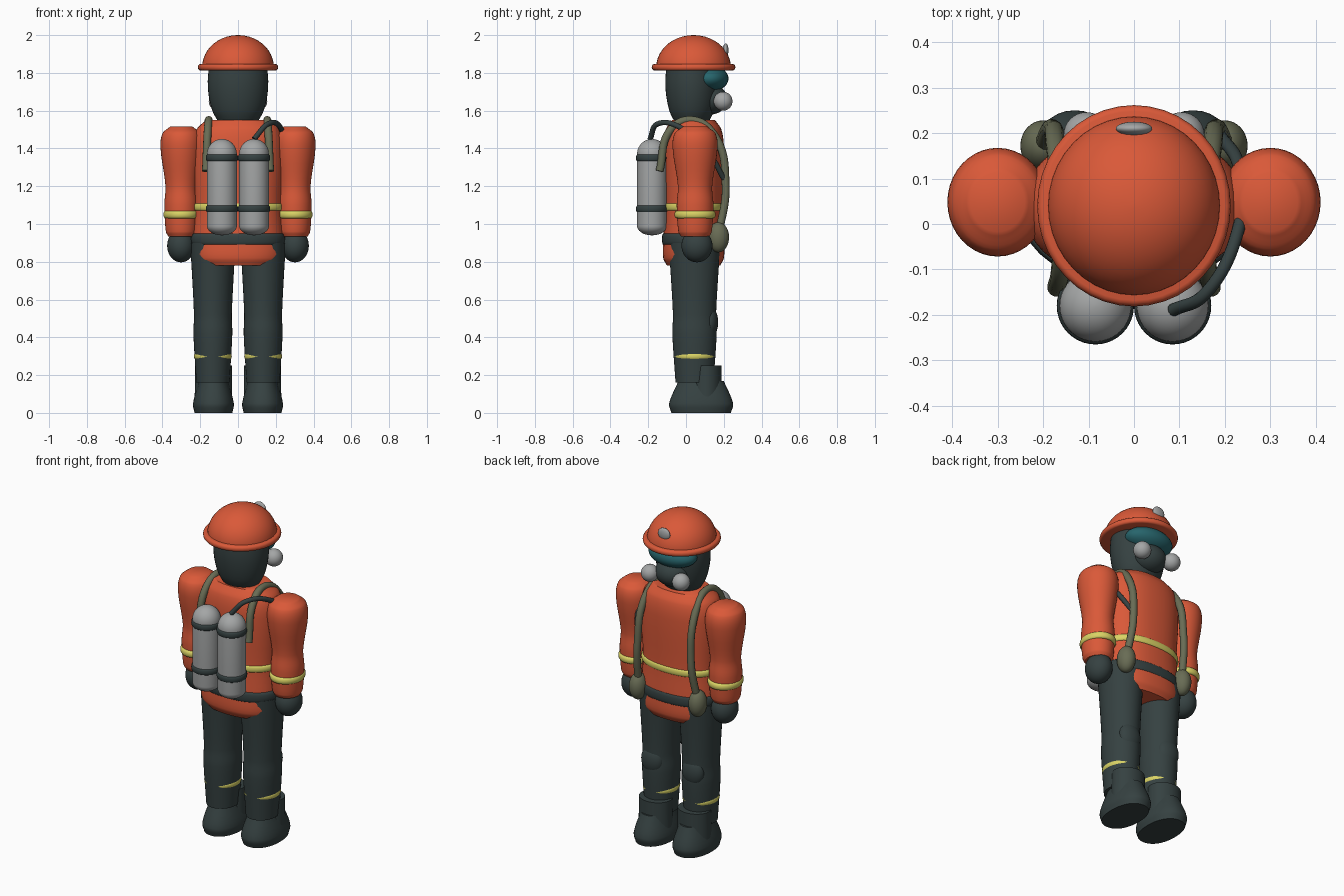
import bpy, math

default = bpy.data.objects.get("Cube")
if default:
    bpy.data.objects.remove(default)


def material(name, red, green, blue):
    colour = (red, green, blue, 1)
    mat = bpy.data.materials.new(name)
    mat.use_nodes = True
    mat.diffuse_color = colour
    mat.node_tree.nodes["Principled BSDF"].inputs["Base Color"].default_value = colour
    return mat


ORANGE = material("orange cloth", .7, .1, .04)
DARK = material("dark slate", .036, .053, .053)
GREY = material("metal grey", .37, .38, .38)
KHAKI = material("khaki webbing", .14, .15, .09)
TEAL = material("teal lens", .02, .13, .15)
YELLOW = material("yellow reflective", .7, .65, .13)


def select_only(obj):
    bpy.ops.object.select_all(action="DESELECT")
    obj.select_set(True)
    bpy.context.view_layer.objects.active = obj


def finish(obj, mat):
    """Give an object its colour and smooth shading with sharp edges kept."""
    obj.data.materials.clear()
    obj.data.materials.append(mat)
    select_only(obj)
    bpy.ops.object.shade_smooth_by_angle(angle=math.radians(50))


def link_new(name, data):
    obj = bpy.data.objects.new(name, data)
    bpy.context.collection.objects.link(obj)
    return obj


def refine(profile, steps):
    """Add rings between the profile points along a smooth curve."""
    last = len(profile) - 1
    slopes = []
    for i in range(last + 1):
        (low, start), (high, end) = profile[max(i - 1, 0)], profile[min(i + 1, last)]
        slopes.append((end - start) / (high - low))
    rings = []
    for i in range(last):
        (low, start), (high, end) = profile[i], profile[i + 1]
        gap = high - low
        for step in range(steps):
            t = step / steps
            u = 1 - t
            radius = (start * u * u * (u + 3 * t) + end * t * t * (t + 3 * u)
                      + gap * t * u * (slopes[i] * u - slopes[i + 1] * t))
            rings.append((low + gap * t, radius))
    return rings + [profile[last]]


def loft(name, mat, centre, profile, depth=1, power=2, steps=5, sides=40):
    """Stack superellipse rings from (height, radius) points; depth is the y to x ratio."""
    def bend(value):
        return math.copysign(abs(value) ** (2 / power), value)

    rings = refine(profile, steps)
    angles = [math.tau * k / sides for k in range(sides)]
    verts = [(centre[0] + radius * bend(math.cos(a)),
              centre[1] + radius * depth * bend(math.sin(a)), z)
             for z, radius in rings for a in angles]
    faces = []
    for base in range(0, len(verts) - sides, sides):
        for k in range(sides):
            n = (k + 1) % sides
            faces.append((base + k, base + n, base + sides + n, base + sides + k))
    faces.append(tuple(reversed(range(sides))))
    faces.append(tuple(range(len(verts) - sides, len(verts))))
    mesh = bpy.data.meshes.new(name)
    mesh.from_pydata(verts, [], faces)
    finish(link_new(name, mesh), mat)


def dome(z, radius, height):
    """Quarter-ellipse profile rising, or falling, from a rim to a nearly closed tip."""
    angles = [math.radians(angle) for angle in range(0, 90, 8)]
    return [(z + height * math.sin(a), radius * math.cos(a)) for a in angles]


def band(name, mat, z, half, centre, radius, depth=1, power=2, bulge=.01):
    """A rounded strip wrapped around a limb or body."""
    angles = [math.radians(angle) for angle in range(-90, 91, 30)]
    profile = [(z + half * math.sin(a), radius + bulge * math.cos(a)) for a in angles]
    loft(name, mat, centre, profile, depth, power, steps=1)


def ball(name, mat, centre, radii):
    bpy.ops.mesh.primitive_uv_sphere_add(segments=32, ring_count=20, location=centre)
    obj = bpy.context.object
    obj.name = name
    obj.scale = radii
    finish(obj, mat)


def tube(name, mat, points, radius):
    curve = bpy.data.curves.new(name, "CURVE")
    curve.dimensions = "3D"
    curve.bevel_depth = radius
    curve.use_fill_caps = True
    spline = curve.splines.new("BEZIER")
    spline.bezier_points.add(len(points) - 1)
    for knot, position in zip(spline.bezier_points, points):
        knot.co = position
        knot.handle_left_type = knot.handle_right_type = "AUTO"
    select_only(link_new(name, curve))
    bpy.ops.object.convert(target="MESH")
    finish(bpy.context.object, mat)


# Jacket with its stripe and belt
middle = (0, .04)
body = {"depth": .67, "power": 2.3}
loft("jacket", ORANGE, middle, [(.78, .21), (.82, .24), (.92, .24), (1.09, .23),
                                (1.4, .24), (1.5, .22), (1.55, .17)], **body)
band("jacket_stripe", YELLOW, 1.09, .02, middle, .23, **body)
band("belt", DARK, .92, .03, middle, .24, **body)

# Head, mask and goggles
loft("head", DARK, (0, .03), [(1.52, .09), (1.6, .136), (1.73, .16), (1.87, .15)], depth=.87)
ball("breathing_mask", DARK, (0, .13, 1.66), (.1, .09, .08))
ball("goggles", TEAL, (0, .125, 1.77), (.15, .1, .07))

# Helmet with rolled brim and lamp
loft("helmet_dome", ORANGE, middle, dome(1.83, .19, .17), depth=1.04, steps=1)
band("helmet_brim", ORANGE, 1.83, .017, middle, .2, depth=1.04, bulge=.013)
ball("helmet_lamp", GREY, (0, .21, 1.92), (.04, .015, .036))

# Everything that comes in pairs
for side, s in (("left", 1), ("right", -1)):
    ball(side + "_mask_filter", GREY, (s * .105, .196, 1.65), (.05, .05, .05))

    # Arm and glove
    arm = (s * .3, .048)
    loft(side + "_sleeve", ORANGE, arm, [(.935, .07), (.96, .082), (1.1, .09), (1.2, .084),
                                         (1.4, .11), (1.48, .1), (1.515, .06)], depth=1.08)
    band(side + "_sleeve_stripe", YELLOW, 1.05, .02, arm, .085, depth=1.15)
    ball(side + "_glove", DARK, (s * .302, .058, .885), (.073, .082, .088))

    # Leg and knee pad
    leg = (s * .133, .045)
    loft(side + "_trouser_leg", DARK, leg,
         [(.16, .088), (.42, .103), (.52, .1), (.9, .12)], depth=1.14)
    band(side + "_trouser_stripe", YELLOW, .3, .018, leg, .09, depth=1.1)
    ball(side + "_knee_pad", DARK, (s * .137, .125, .48), (.07, .045, .085))

    # Boot foot and shaft
    loft(side + "_boot_foot", DARK, (s * .13, .08),
         [(0, .1), (.05, .108), (.17, .076)], depth=1.57, power=2.2)
    loft(side + "_boot_shaft", DARK, (s * .13, .105), [(.03, .1), (.25, .097)], depth=.85)

    # Air tank with two bands
    tank = (s * .085, -.18)
    loft(side + "_air_tank", GREY, tank,
         dome(.99, .079, -.05)[::-1] + dome(1.37, .079, .08), steps=1)
    for place, z in (("lower", 1.08), ("upper", 1.35)):
        band(f"{side}_tank_{place}_band", DARK, z, .018, tank, .078, bulge=.007)

    # Harness strap over the shoulder, ending at a pouch
    path = [(.17, -.14, 1.28), (.16, -.08, 1.5), (.155, .03, 1.55),
            (.17, .15, 1.47), (.18, .21, 1.2), (.2, .17, .93)]
    tube(side + "_harness_strap", KHAKI, [(s * x, y, z) for x, y, z in path], .021)
    ball(side + "_pouch", KHAKI, (s * .2, .172, .93), (.05, .056, .08))

# Air hose from tank, over the shoulder, to the chest
tube("air_hose", DARK, [(.085, -.19, 1.45), (.16, -.15, 1.53), (.23, -.01, 1.5),
                        (.23, .13, 1.36), (.185, .2, 1.24)], .014)
